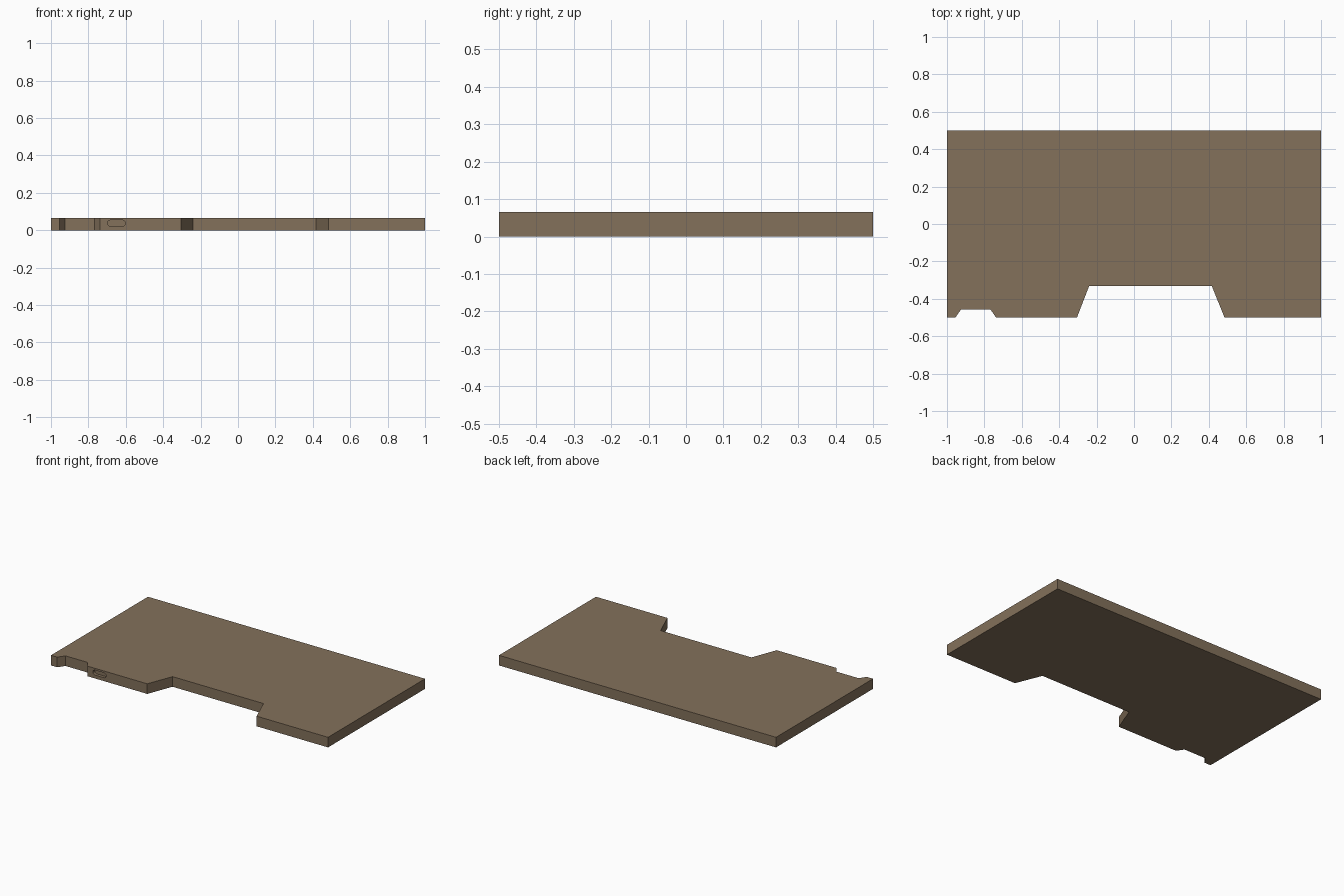
import bpy, bmesh, math

if "Cube" in bpy.data.objects:
    bpy.data.objects.remove(bpy.data.objects["Cube"])

HEIGHT = 0.066

brown = bpy.data.materials.new("warm brown")
brown.diffuse_color = (0.228, 0.164, 0.104, 1)
brown.use_nodes = True
brown.node_tree.nodes["Principled BSDF"].inputs["Base Color"].default_value = brown.diffuse_color


def finish(name, bm):
    bmesh.ops.recalc_face_normals(bm, faces=bm.faces)
    mesh = bpy.data.meshes.new(name)
    bm.to_mesh(mesh)
    bm.free()
    obj = bpy.data.objects.new(name, mesh)
    bpy.context.collection.objects.link(obj)
    mesh.materials.append(brown)
    return obj


def prism(name, points, offset):
    """Extrude a closed outline along an offset vector."""
    bm = bmesh.new()
    face = bm.faces.new([bm.verts.new(p) for p in points])
    new = bmesh.ops.extrude_face_region(bm, geom=[face], use_keep_orig=True)["geom"]
    bmesh.ops.translate(bm, vec=offset,
                        verts=[g for g in new if isinstance(g, bmesh.types.BMVert)])
    return finish(name, bm)


def pill(half_w, half_h, y, steps=8):
    """Rounded slot outline on the front face."""
    cx, cz, straight = -0.65, 0.038, half_w - half_h
    points = []
    for side in (1, -1):
        for i in range(steps + 1):
            a = -math.pi / 2 + math.pi * i / steps
            points.append((cx + side * (straight + half_h * math.cos(a)), y,
                           cz + side * half_h * math.sin(a)))
    return points


# Board with one small and one large tapered notch along the front edge
outline = [(-1, -0.5), (-0.955, -0.5), (-0.925, -0.457), (-0.767, -0.457),
           (-0.738, -0.5), (-0.305, -0.5), (-0.24, -0.332), (0.416, -0.332),
           (0.484, -0.5), (1, -0.5), (1, 0.5), (-1, 0.5)]
board = prism("board", [(x, y, 0) for x, y in outline], (0, 0, HEIGHT))

# Shallow port recess in the front edge
cutter = prism("port_cutter", pill(0.053, 0.021, -0.52), (0, 0.04, 0))
cutter.hide_render = True
cutter.hide_viewport = True
cut = board.modifiers.new("port recess", 'BOOLEAN')
cut.operation = 'DIFFERENCE'
cut.solver = 'EXACT'
cut.object = cutter

# Thin rim lining the port
bm = bmesh.new()
loops = [[bm.verts.new(p) for p in pill(w, h, y)]
         for w, h, y in ((0.053, 0.021, -0.5), (0.048, 0.016, -0.5),
                         (0.048, 0.016, -0.48), (0.053, 0.021, -0.48))]
count = len(loops[0])
for k in range(4):
    a, b = loops[k], loops[(k + 1) % 4]
    for i in range(count):
        j = (i + 1) % count
        bm.faces.new((a[i], a[j], b[j], b[i]))
finish("port_rim", bm)
